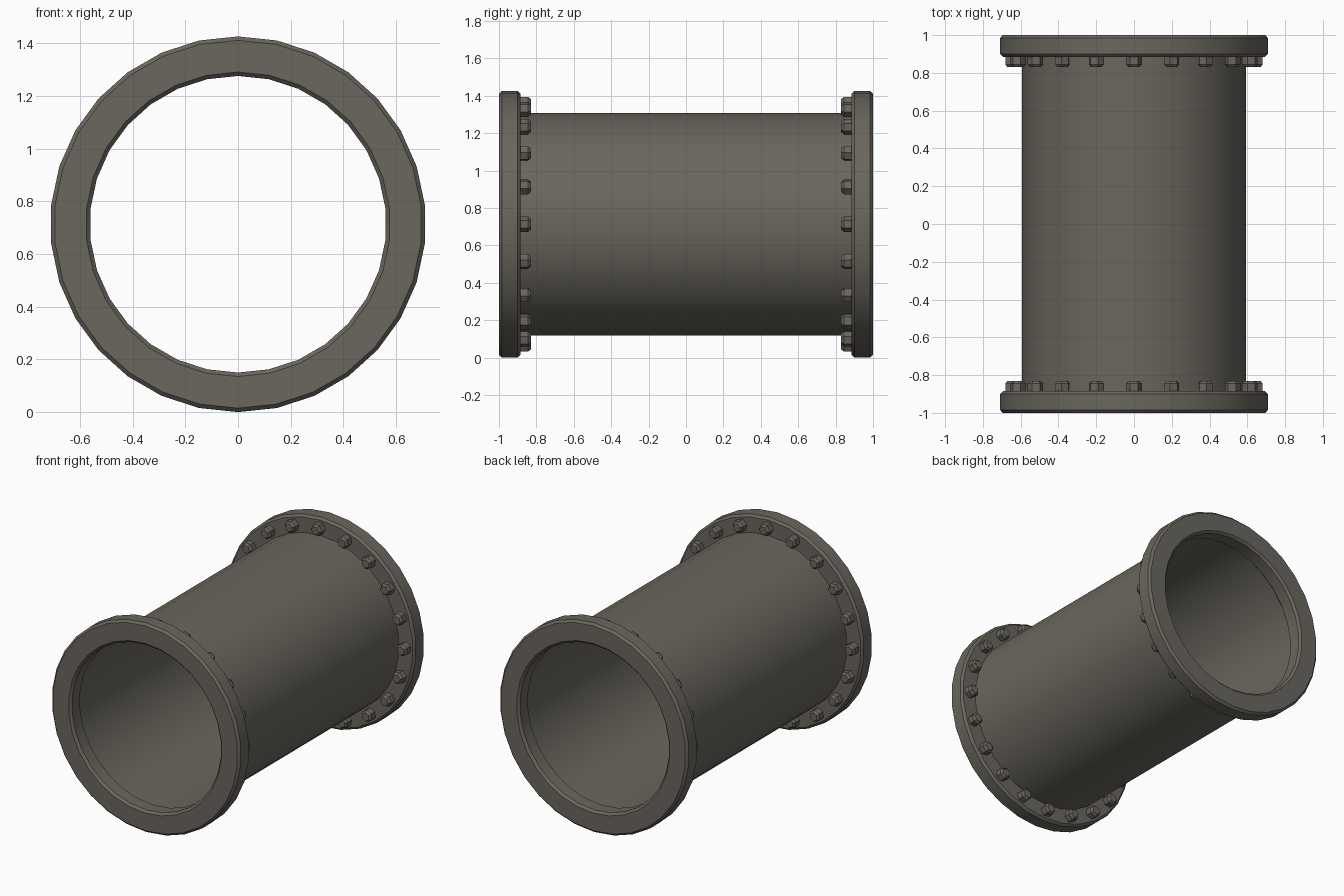
import bpy
from math import sin, cos, pi, radians

if "Cube" in bpy.data.objects:
    bpy.data.objects.remove(bpy.data.objects["Cube"])

CZ = 0.713      # height of the pipe axis
SIDES = 30

metal = bpy.data.materials.new("dark warm grey metal")
metal.diffuse_color = (0.145, 0.134, 0.112, 1)
metal.use_nodes = True
metal.node_tree.nodes["Principled BSDF"].inputs["Base Color"].default_value = metal.diffuse_color


def make_object(name, verts, faces, smooth=True):
    mesh = bpy.data.meshes.new(name)
    mesh.from_pydata(verts, [], faces)
    mesh.materials.append(metal)
    obj = bpy.data.objects.new(name, mesh)
    bpy.context.collection.objects.link(obj)
    bpy.ops.object.select_all(action='DESELECT')
    obj.select_set(True)
    bpy.context.view_layer.objects.active = obj
    # consistent outward normals
    bpy.ops.object.mode_set(mode='EDIT')
    bpy.ops.mesh.select_all(action='SELECT')
    bpy.ops.mesh.normals_make_consistent(inside=False)
    bpy.ops.object.mode_set(mode='OBJECT')
    if smooth:
        bpy.ops.object.shade_smooth_by_angle(angle=radians(30))
    return obj


def lathe(name, profile, closed):
    """Spin (radius, y) points around the pipe axis, with a corner at the top."""
    n = len(profile)
    verts = [(r * sin(2 * pi * i / SIDES), y, CZ + r * cos(2 * pi * i / SIDES))
             for i in range(SIDES) for r, y in profile]
    faces = []
    for i in range(SIDES):
        a, b = i * n, ((i + 1) % SIDES) * n
        for j in range(n if closed else n - 1):
            k = (j + 1) % n
            faces.append((a + j, a + k, b + k, b + j))
    return make_object(name, verts, faces)


def bolt(name, angle, side):
    """Hexagonal bolt head with a chamfered top, facing the pipe middle."""
    cx, cz = 0.645 * sin(angle), CZ + 0.645 * cos(angle)
    verts = []
    for r, y in ((0.0415, 0.885), (0.0415, 0.845), (0.029, 0.83)):
        for k in range(6):
            t = angle + pi / 2 + k * pi / 3
            verts.append((cx + r * sin(t), side * y, cz + r * cos(t)))
    faces = [tuple(range(6)), tuple(range(12, 18))]
    for ring in (0, 6):
        for k in range(6):
            m = (k + 1) % 6
            faces.append((ring + k, ring + m, ring + 6 + m, ring + 6 + k))
    make_object(name, verts, faces, smooth=False)


# Pipe wall
lathe("pipe", [(0.595, -0.9), (0.595, 0.9)], closed=False)

# Flanges with chamfered rims, and their rings of bolts
R_OUT, R_IN, Y_OUT, Y_IN, B = 0.713, 0.563, 1.0, 0.885, 0.015
ring = [(R_OUT - B, Y_OUT), (R_OUT, Y_OUT - B), (R_OUT, Y_IN + B), (R_OUT - B, Y_IN),
        (R_IN + B, Y_IN), (R_IN, Y_IN + B), (R_IN, Y_OUT - B), (R_IN + B, Y_OUT)]
for side, label in ((-1, "front"), (1, "back")):
    lathe(label + "_flange", [(r, side * y) for r, y in ring], closed=True)
    for i in range(20):
        bolt(f"{label}_bolt_{i + 1}", 2 * pi * i / 20, side)
